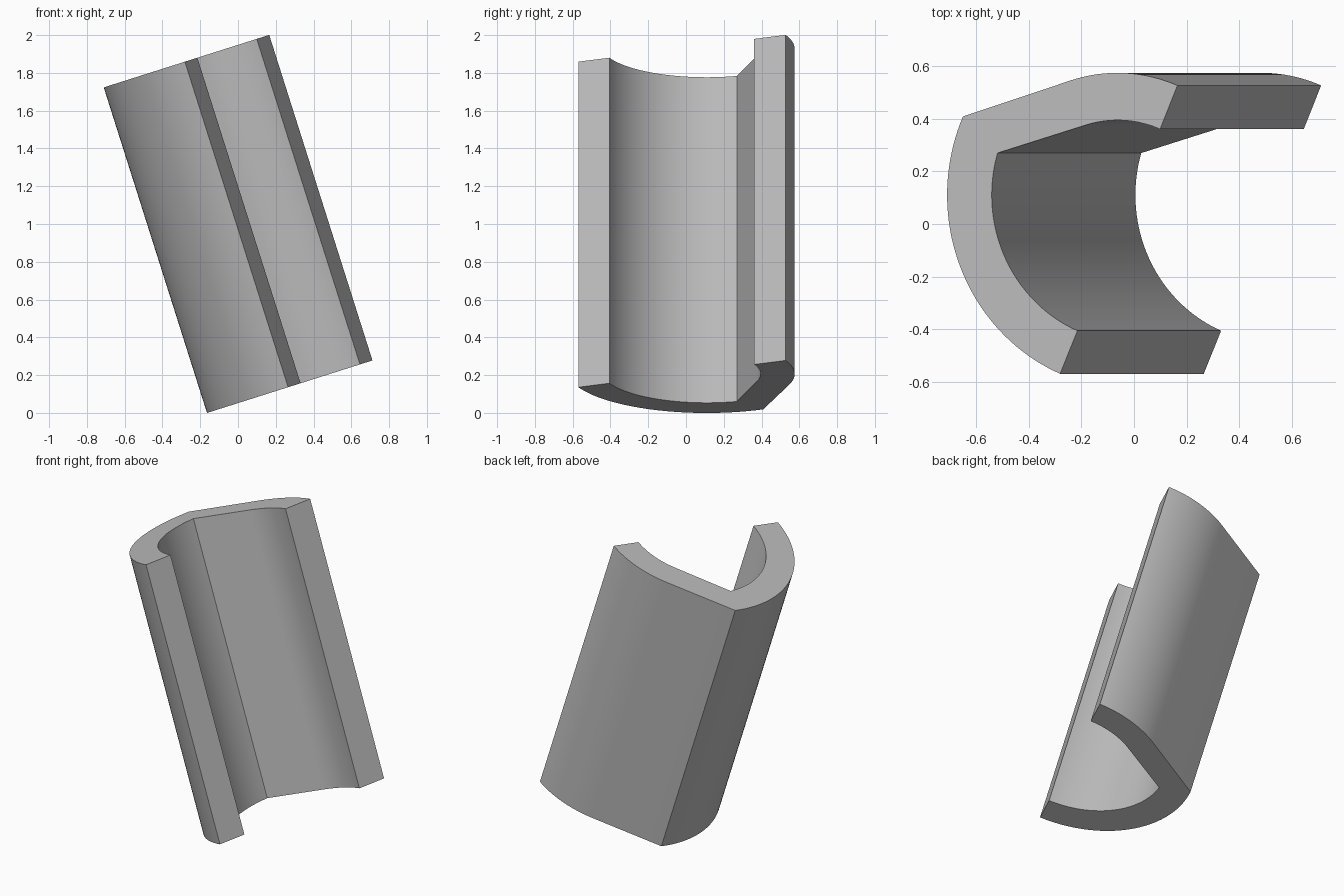
import bpy, bmesh
from math import radians, cos, sin
from mathutils import Vector

cube = bpy.data.objects.get("Cube")
if cube:
    bpy.data.objects.remove(cube, do_unlink=True)

TILT = radians(17.6)
LENGTH = 1.808
LOW_CENTRE, HIGH_CENTRE = (0.738, 0.11), (0.68, -0.045)
END_LOW, TANGENT, END_HIGH = 247.1, 107.2, 67.3


def arc(centre, radius, start, end, steps):
    angles = [radians(start + (end - start) * i / steps) for i in range(steps + 1)]
    return [(centre[0] + radius * cos(a), centre[1] + radius * sin(a)) for a in angles]


def wall_line(low_radius, corner, high_radius):
    # Large front arc to the sharp corner, then a flat running into the back arc
    return (arc(LOW_CENTRE, low_radius, END_LOW, corner, 40)
            + arc(HIGH_CENTRE, high_radius, TANGENT, END_HIGH, 20))


# Closed wall profile, swept straight along the axis
outer = wall_line(0.738, 156.1, 0.62)
inner = wall_line(0.56, 163.4, 0.44)
bm = bmesh.new()
profile = bm.faces.new([bm.verts.new((x, y, 0)) for x, y in outer + inner[::-1]])
swept = bmesh.ops.extrude_face_region(bm, geom=[profile], use_keep_orig=True)
verts = [v for v in swept["geom"] if isinstance(v, bmesh.types.BMVert)]
bmesh.ops.translate(bm, verts=verts, vec=Vector((0, 0, -LENGTH)))
bmesh.ops.recalc_face_normals(bm, faces=bm.faces)
mesh = bpy.data.meshes.new("curved_channel")
bm.to_mesh(mesh)
bm.free()

shell = bpy.data.objects.new("curved_channel", mesh)
bpy.context.collection.objects.link(shell)
shell.rotation_euler.y = -TILT
shell.location = (-0.711, 0, 1.723)

# Plain grey finish
grey = bpy.data.materials.new("plain_grey")
grey.use_nodes = True
colour = (0.5, 0.5, 0.5, 1)
grey.diffuse_color = colour
grey.node_tree.nodes["Principled BSDF"].inputs["Base Color"].default_value = colour
mesh.materials.append(grey)

# Smooth arcs with crisp corners and ends
bpy.ops.object.select_all(action="DESELECT")
shell.select_set(True)
bpy.context.view_layer.objects.active = shell
bpy.ops.object.shade_smooth_by_angle(angle=radians(25))
